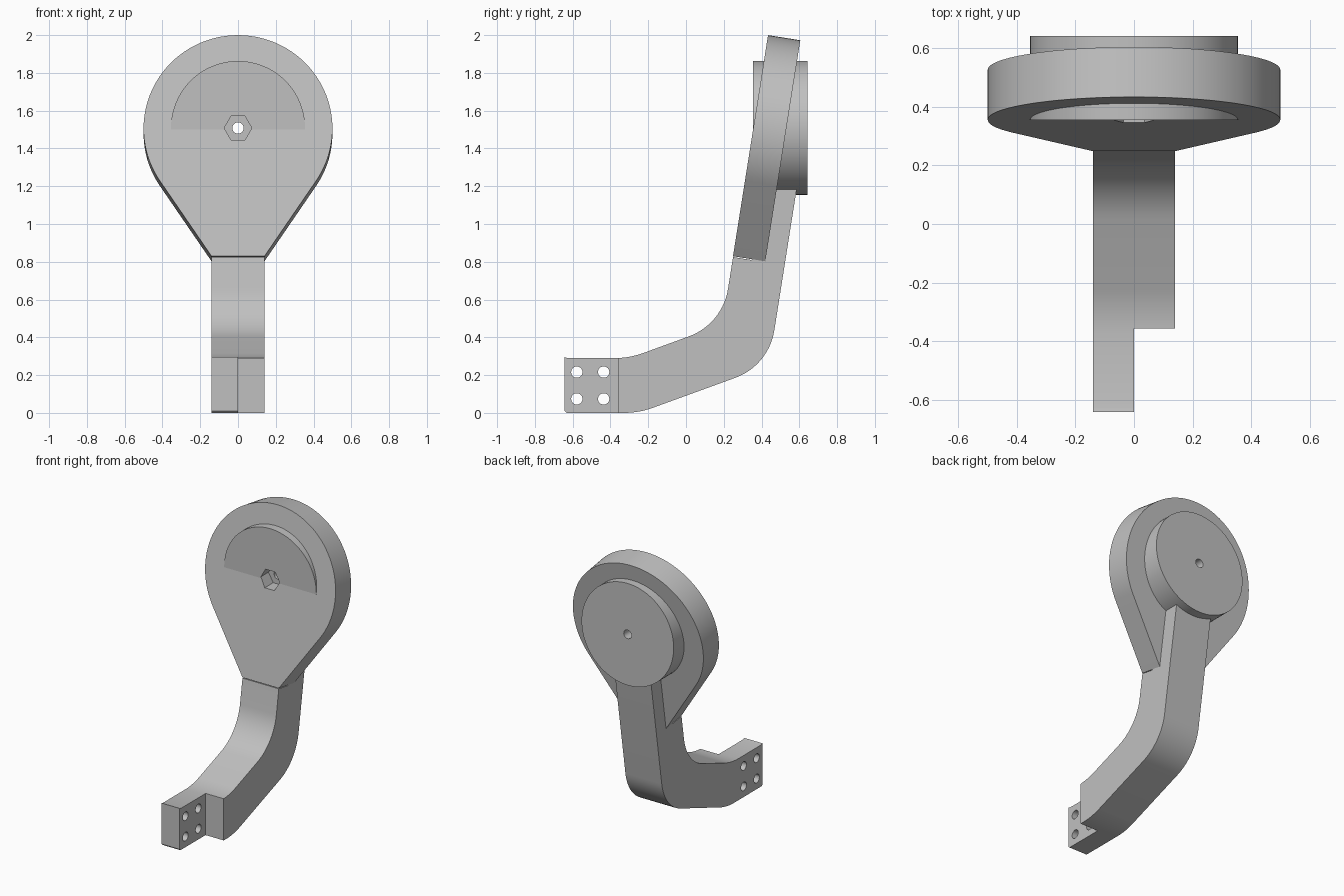
import bpy
import bmesh
from math import sin, cos, tan, acos, atan2, hypot, pi, radians
from mathutils import Matrix, Vector

if "Cube" in bpy.data.objects:
    bpy.data.objects.remove(bpy.data.objects["Cube"])

GREY = (0.53, 0.53, 0.53, 1)
grey = bpy.data.materials.new("plain_grey")
grey.use_nodes = True
grey.diffuse_color = GREY
grey.node_tree.nodes["Principled BSDF"].inputs["Base Color"].default_value = GREY

TILT = radians(9)      # lean of the head plate
HALF = 0.14            # half width of the arm
PIVOT_Z = 1.508


def arc(radius, start, end, steps, u=0, v=0):
    angles = [start + (end - start) * i / steps for i in range(steps + 1)]
    return [(u + radius * cos(a), v + radius * sin(a)) for a in angles]


def circle(radius, sides, u=0, v=0):
    return arc(radius, 0, 2 * pi, sides, u, v)[:-1]


def fillet(before, corner, after, radius, steps=14):
    """Rounded corner between two straight runs."""
    c = Vector(corner)
    a = (Vector(before) - c).normalized()
    b = (Vector(after) - c).normalized()
    half = a.angle(b) / 2
    mid = c + (a + b).normalized() * radius / sin(half)
    p = c + a * radius / tan(half) - mid
    q = c + b * radius / tan(half) - mid
    start = atan2(p.y, p.x)
    turn = (atan2(q.y, q.x) - start + pi) % (2 * pi) - pi
    return arc(radius, start, start + turn, steps, mid.x, mid.y)


def prism(name, points, depth, matrix):
    """Extrude a flat outline along its local z."""
    bm = bmesh.new()
    face = bm.faces.new([bm.verts.new((u, v, 0)) for u, v in points])
    new = bmesh.ops.extrude_face_region(bm, geom=[face])["geom"]
    bmesh.ops.translate(bm, vec=(0, 0, depth),
                        verts=[e for e in new if isinstance(e, bmesh.types.BMVert)])
    bmesh.ops.recalc_face_normals(bm, faces=bm.faces)
    bm.transform(matrix)
    mesh = bpy.data.meshes.new(name)
    bm.to_mesh(mesh)
    bm.free()
    mesh.materials.append(grey)
    obj = bpy.data.objects.new(name, mesh)
    bpy.context.collection.objects.link(obj)
    return obj


def finish(obj, cutters):
    """Cut the openings, then shade smooth with sharp edges."""
    bpy.ops.object.select_all(action="DESELECT")
    bpy.context.view_layer.objects.active = obj
    obj.select_set(True)
    for cutter in cutters:
        mod = obj.modifiers.new("cut", "BOOLEAN")
        mod.operation = "DIFFERENCE"
        mod.solver = "EXACT"
        mod.object = cutter
        bpy.ops.object.modifier_apply(modifier=mod.name)
    bpy.ops.object.shade_smooth_by_angle(angle=radians(30))


def across(x):
    """Outline in y and z, extruded towards +x."""
    return Matrix(((0, 0, 1, x), (1, 0, 0, 0), (0, 1, 0, 0), (0, 0, 0, 1)))


def facing(y, z, lean=0):
    """Outline facing the front, extruded towards it."""
    return Matrix.Translation((0, y, z)) @ Matrix.Rotation(pi / 2 - lean, 4, "X")


# Bent arm: side outline with rounded bends, stepped in behind the plate
under = [(-0.633, 0), (-0.25, 0), (0.438, 0.25), (0.604, 1.3)]
over = [(0.249, 0.825), (0.193, 0.47), (-0.30, 0.29), (-0.625, 0.29)]
step = (0.249 + 0.1 * cos(TILT), 0.825 - 0.1 * sin(TILT))
top = (step[0] + 0.48 * tan(TILT), 1.3)
outline = ([(-0.643, 0.01), under[0]]
           + fillet(*under[:3], 0.45) + fillet(*under[1:], 0.32)
           + [under[3], top, step, over[0]]
           + fillet(*over[:3], 0.32) + fillet(*over[1:], 0.45)
           + [over[3], (-0.643, 0.295)])
arm = prism("bent_arm", outline, 2 * HALF, across(-HALF))

# Half-width mounting tab with four bolt holes
notch = prism("notch_cutter", [(-0.8, -0.1), (-0.357, -0.1), (-0.357, 0.4), (-0.8, 0.4)],
              0.3, across(0))
bolts = [prism("bolt_cutter", circle(0.03, 24, y, z), 0.4, across(-0.2))
         for y in (-0.578, -0.436) for z in (0.074, 0.216)]

# Teardrop head plate, leaning back
foot = (HALF, -0.685)
tangent = atan2(foot[1], foot[0]) + acos(0.5 / hypot(*foot))
teardrop = arc(0.5, tangent, pi - tangent, 72) + [(-foot[0], foot[1]), foot]
thick = 0.173
plate = prism("head_plate", teardrop, thick,
              facing(0.356 + thick * cos(TILT), 1.506 - thick * sin(TILT), TILT))

# Upright round hub through the plate
hub = prism("round_hub", circle(0.355, 80), 0.288, facing(0.643, PIVOT_Z))

# Hexagonal nut pocket and axle hole
pocket = prism("hex_cutter", circle(0.073, 6), 0.2, facing(0.44, PIVOT_Z))
axle = prism("axle_cutter", circle(0.03, 32), 0.8, facing(0.9, PIVOT_Z))

finish(arm, [notch] + bolts)
finish(plate, [pocket, axle])
finish(hub, [pocket, axle])
for cutter in [notch, pocket, axle] + bolts:
    bpy.data.objects.remove(cutter)
